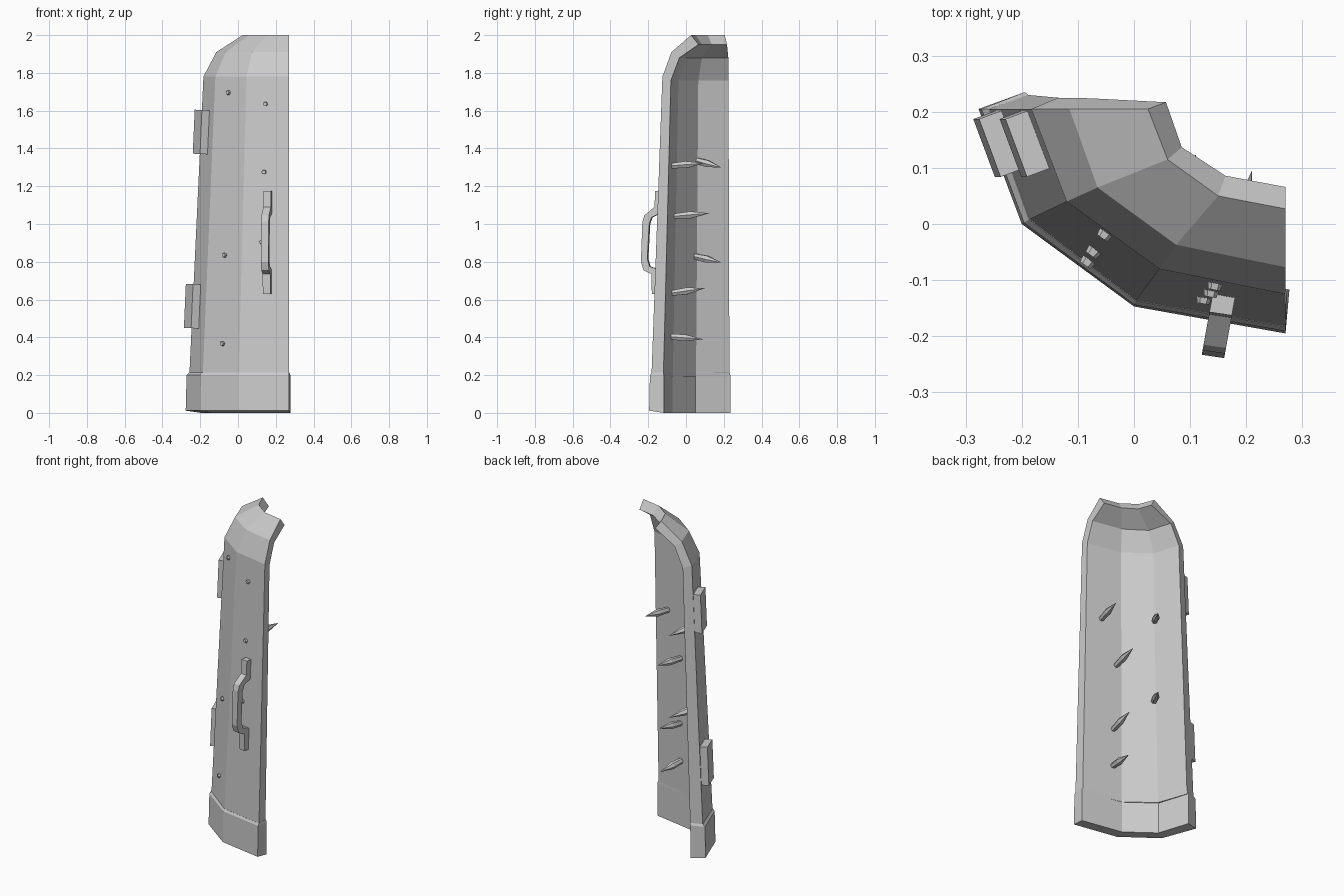
import bpy, bmesh
from mathutils import Vector, Matrix

if "Cube" in bpy.data.objects:
    bpy.data.objects.remove(bpy.data.objects["Cube"])


def finish(name, bm):
    bmesh.ops.recalc_face_normals(bm, faces=bm.faces[:])
    me = bpy.data.meshes.new(name)
    bm.to_mesh(me)
    bm.free()
    ob = bpy.data.objects.new(name, me)
    bpy.context.collection.objects.link(ob)
    return ob


def loft(name, rings):
    """Skin closed rings of equal size and cap both ends strip-wise."""
    bm = bmesh.new()
    vs = [[bm.verts.new(p) for p in r] for r in rings]
    n = len(vs[0])
    for a, b in zip(vs, vs[1:]):
        for i in range(n):
            j = (i + 1) % n
            bm.faces.new((a[i], a[j], b[j], b[i]))
    for r in (vs[0], vs[-1]):
        for i in range(n // 2 - 1):
            bm.faces.new((r[i], r[i + 1], r[n - 2 - i], r[n - 1 - i]))
    return finish(name, bm)


def section(zo, outer, zi, inner):
    return [(x, y, zo) for x, y in outer] + [(x, y, zi) for x, y in reversed(inner)]


def frame(origin, xdir, zdir):
    z = Vector(zdir).normalized()
    y = z.cross(Vector(xdir)).normalized()
    x = y.cross(z)
    m = Matrix((x, y, z)).transposed().to_4x4()
    m.translation = Vector(origin)
    return m


# Door shell: three-facet section, outer and inner walls, tapering to the hood
LOW = [(-.258, .205), (-.187, .008), (.003, -.137), (.27, -.183)]
HIGH = [(-.183, .205), (-.12, .04), (.045, -.08), (.27, -.125)]
BAND_IN = [(-.195, .235), (-.135, .05), (.027, -.072), (.277, -.117)]
loft("door_shell", [
    section(.19, LOW, .19, [(-.19, .23), (-.128, .053), (.03, -.07), (.27, -.12)]),
    section(1.78, HIGH, 1.76, [(-.135, .225), (-.085, .065), (.06, -.04), (.27, -.08)]),
    section(1.91, [(-.115, .205), (-.065, .065), (.075, -.037), (.27, -.077)],
            1.88, [(-.078, .224), (-.035, .085), (.09, 0), (.27, -.035)]),
    section(2.0, [(.025, .205), (.06, .115), (.15, .05), (.27, .027)],
            1.95, [(.057, .217), (.085, .137), (.163, .086), (.27, .066)]),
])

# Base band with a small bevelled lip
loft("base_band", [
    section(.012, [(-.277, .205), (-.2, 0), (0, -.147), (.27, -.195)], 0, BAND_IN),
    section(.2, [(-.272, .205), (-.196, .002), (.001, -.144), (.27, -.191)], .2, BAND_IN),
    section(.213, LOW, .213, [(-.188, .23), (-.128, .053), (.03, -.07), (.272, -.12)]),
])


def surface(x, z, k):
    """Point and outward normal on outer facet k at a given x and z."""
    t = (z - .19) / 1.59
    a, b = (Vector(LOW[i]).lerp(Vector(HIGH[i]), t) for i in (k, k + 1))
    y = a.y + (b.y - a.y) * (x - a.x) / (b.x - a.x)
    d = (b - a).normalized()
    return Vector((x, y, z)), Vector((d.y, -d.x, 0))


# Rivets on the outside
for i, (x, z, k) in enumerate([(-.05, 1.695, 1), (-.07, .835, 1), (-.08, .367, 1),
                               (.145, 1.635, 2), (.138, 1.275, 2), (.125, .905, 2)]):
    p, n = surface(x, z, k)
    bm = bmesh.new()
    bmesh.ops.create_cone(bm, segments=6, radius1=.016, radius2=.011, depth=.024,
                          cap_ends=True, matrix=frame(p, (0, 0, 1), n))
    finish(f"rivet_{i}", bm)

# Spikes on the inside
spikes = [((.17, -.09, 1.307), (.21, .095, 1.322)), ((.075, -.075, 1.04), (.11, .125, 1.057)),
          ((.085, -.09, .632), (.115, .10, .66)), ((.083, -.1, .405), (.112, .09, .39)),
          ((-.115, .035, 1.342), (-.015, .19, 1.298)), ((-.115, .03, .833), (-.015, .19, .795))]
for i, (a, b) in enumerate(spikes):
    a, b = Vector(a), Vector(b)
    m = frame(a, (0, 0, 1), b - a)
    L = (b - a).length
    bm = bmesh.new()
    for r1, r2, z0, z1 in ((.015, .021, 0, .5), (.021, 0, .5, 1)):
        bmesh.ops.create_cone(bm, segments=6, radius1=r1, radius2=r2, depth=L * (z1 - z0),
                              matrix=m @ Matrix.Translation((0, 0, L * (z0 + z1) / 2)))
    bmesh.ops.remove_doubles(bm, verts=bm.verts[:], dist=.0005)
    finish(f"spike_{i}", bm)

# Hinge plates on the left facet, leaning with the wall
for name, x, z in (("upper_hinge", -.195, 1.487), ("lower_hinge", -.242, .565)):
    bm = bmesh.new()
    m = frame((x, .143, z), (.94, .35, 0), (.044, 0, 1))
    bmesh.ops.create_cube(bm, size=1, matrix=m @ Matrix.Diagonal((.043, .11, .233, 1)))
    finish(name, bm)

# Handle: bent bar, each pair is its outer and inner (y, z)
bar = [((-.160, 1.175), (-.120, 1.175)), ((-.164, 1.09), (-.128, 1.06)),
       ((-.218, 1.045), (-.180, 1.035)), ((-.228, 1.01), (-.192, 1.00)),
       ((-.236, .80), (-.202, .815)), ((-.222, .755), (-.19, .775)),
       ((-.180, .735), (-.145, .76)), ((-.178, .63), (-.140, .63))]
rings = []
for o, i in bar:
    rings.append([(.158 + s * .02 + .18 * (y + .14), y - s * .003, z)
                  for (y, z), s in ((o, -1), (o, 1), (i, 1), (i, -1))])
loft("handle", rings)
